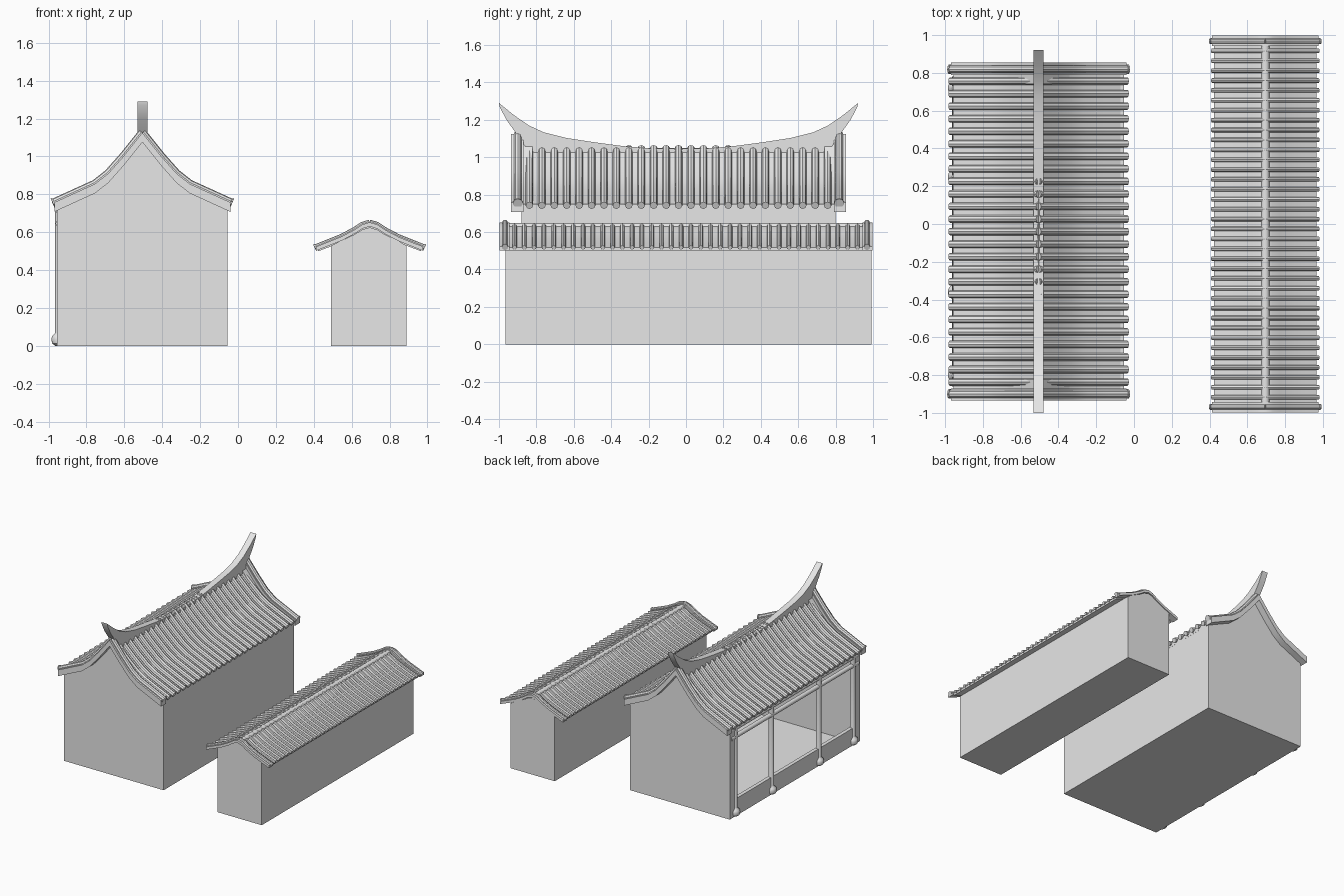
import bpy, bmesh, math
from mathutils import Vector

old = bpy.data.objects.get("Cube")
if old:
    bpy.data.objects.remove(old)

grey = bpy.data.materials.new("plain_grey")
grey.use_nodes = True
grey.diffuse_color = (0.8, 0.8, 0.8, 1)
grey.node_tree.nodes["Principled BSDF"].inputs["Base Color"].default_value = (0.8, 0.8, 0.8, 1)


def finish(name, bm, angle=35):
    bmesh.ops.recalc_face_normals(bm, faces=bm.faces)
    mesh = bpy.data.meshes.new(name)
    bm.to_mesh(mesh)
    bm.free()
    mesh.materials.append(grey)
    obj = bpy.data.objects.new(name, mesh)
    bpy.context.collection.objects.link(obj)
    bpy.ops.object.select_all(action='DESELECT')
    obj.select_set(True)
    bpy.context.view_layer.objects.active = obj
    bpy.ops.object.shade_smooth_by_angle(angle=math.radians(angle))
    return obj


def loft(bm, rings):
    """Skin a row of closed rings and cap both ends."""
    rows = [[bm.verts.new(p) for p in ring] for ring in rings]
    n = len(rows[0])
    for a, b in zip(rows, rows[1:]):
        for i in range(n):
            bm.faces.new((a[i], a[(i + 1) % n], b[(i + 1) % n], b[i]))
    bm.faces.new(rows[0])
    bm.faces.new(rows[-1])


def prism(bm, pts, y0, y1):
    """Extrude an (x, z) outline along y."""
    loft(bm, [[(x, y, z) for x, z in pts] for y in (y0, y1)])


def box(name, x0, x1, y0, y1, z0, z1):
    bm = bmesh.new()
    prism(bm, [(x0, z0), (x1, z0), (x1, z1), (x0, z1)], y0, y1)
    return finish(name, bm)


def tube(bm, path, y, r, sides=10):
    """Round tile roll following an (x, z) path at a given y."""
    rings = []
    for i, (x, z) in enumerate(path):
        a, b = path[max(i - 1, 0)], path[min(i + 1, len(path) - 1)]
        n = Vector((a[1] - b[1], 0, b[0] - a[0])).normalized()
        c = Vector((x, y, z))
        rings.append([c + n * r * math.cos(t) + Vector((0, r * math.sin(t), 0))
                      for t in (math.tau * k / sides for k in range(sides))])
    loft(bm, rings)


def full(half, cx, dz=0.0):
    """Mirror (distance, z) points into a whole roof line."""
    left = [(cx - d, z + dz) for d, z in reversed(half)]
    return left + [(cx + d, z + dz) for d, z in half[1:]]


def band(line, thick):
    return line + [(x, z - thick) for x, z in reversed(line)]


def roof(name, half, verge, cx, cy, length, inset, thick, r, count, verge_r, verge_drop):
    # tiled slab
    end = length - inset
    bm = bmesh.new()
    prism(bm, band(full([(d * 0.96, z) for d, z in half], cx), thick), cy - end, cy + end)
    finish(name + "_roof_slab", bm)
    # rows of tile rolls, one per slope
    bm = bmesh.new()
    for k in range(count):
        y = cy - end + 2 * end * (k + 0.5) / count
        for s in (-1, 1):
            tube(bm, [(cx + s * d, z) for d, z in half], y, r, 8)
    finish(name + "_tile_rolls", bm)
    # verge boards and rolls at both gables
    bm = bmesh.new()
    for s in (-1, 1):
        prism(bm, band(full(verge, cx), verge_drop), cy + s * end, cy + s * length)
        for q in (-1, 1):
            path = [(cx + q * d, z) for d, z in verge]
            tube(bm, path, cy + s * (length - inset * 0.55), verge_r)
            tube(bm, [path[-1], (path[-1][0] + q * 0.008, path[-1][1] - 0.004)],
                 cy + s * (length - inset * 0.55), verge_r * 1.2)
    finish(name + "_verges", bm)


# ---------- main hall ----------
CX, CY = -0.505, -0.04
hall_line = [(0, 1.05), (0.1, 0.955), (0.18, 0.885), (0.25, 0.84), (0.36, 0.79), (0.47, 0.742)]
hall_verge = [(0, 1.125), (0.1, 1.0), (0.18, 0.91), (0.25, 0.855), (0.36, 0.805), (0.465, 0.757)]
roof("hall", hall_line, hall_verge, CX, CY, 0.895, 0.065, 0.025, 0.02, 25, 0.022, 0.05)

# gable end walls
x0, x1, y0, y1 = -0.955, -0.055, -0.88, 0.80
under = [(max(x0, min(x1, x)), z - 0.035) for x, z in full(hall_verge, CX)]
for name, a, b in (("front_gable_wall", y0, y0 + 0.06), ("rear_gable_wall", y1 - 0.06, y1)):
    bm = bmesh.new()
    prism(bm, [(x0, 0)] + under + [(x1, 0)], a, b)
    finish(name, bm)
box("long_wall", x1 - 0.04, x1, y0, y1, 0, 0.75)
box("hall_floor", x0, x1, y0, y1, 0, 0.01)
box("porch_sill", x0, x0 + 0.03, y0, y1, 0, 0.14)

# porch columns on round footings
COLX = -0.945
for i, y in enumerate((0.72, 0.25, -0.36, -0.80)):
    bm = bmesh.new()
    turned = [(0.02, 0), (0.036, 0.012), (0.041, 0.033), (0.036, 0.052), (0.022, 0.064),
              (0.02, 0.07), (0.02, 0.73)]
    loft(bm, [[(COLX + r * math.cos(math.tau * k / 16), y + r * math.sin(math.tau * k / 16), z)
               for k in range(16)] for r, z in turned])
    finish("porch_column_%d" % (i + 1), bm)

# porch beams
for name, z, r in (("porch_beam", 0.645, 0.018), ("eave_purlin", 0.71, 0.016)):
    bm = bmesh.new()
    ring = [(COLX + r * math.cos(math.tau * k / 12), z + r * math.sin(math.tau * k / 12))
            for k in range(12)]
    prism(bm, ring, y0 + 0.02, y1 - 0.02)
    finish(name, bm)

# sweeping ridge with upturned ends
top = [(0, 1.045), (0.15, 1.047), (0.3, 1.06), (0.45, 1.08), (0.6, 1.103), (0.72, 1.133),
       (0.8, 1.17), (0.88, 1.225), (0.96, 1.29)]
low = [(0, 1.0), (0.15, 1.0), (0.3, 1.0), (0.45, 1.0), (0.6, 1.0), (0.8, 1.03),
       (0.87, 1.13), (0.92, 1.2), (0.957, 1.27)]
outline = full(top, CY) + list(reversed(full(low, CY)))
bm = bmesh.new()
loft(bm, [[(x, y, z) for y, z in outline] for x in (CX - 0.026, CX + 0.026)])
finish("hall_ridge", bm, 20)

# ---------- side house ----------
SX = 0.695
side_line = [(0, 0.637), (0.04, 0.625), (0.08, 0.6), (0.15, 0.567), (0.22, 0.54), (0.283, 0.517)]
side_verge = [(0, 0.652), (0.04, 0.64), (0.08, 0.613), (0.15, 0.576), (0.22, 0.548), (0.283, 0.523)]
roof("side_house", side_line, side_verge, SX, 0, 0.998, 0.055, 0.018, 0.012, 36, 0.014, 0.022)

# solid body under the side roof
bm = bmesh.new()
body = [(max(0.49, min(0.89, x)), z - 0.012) for x, z in full(side_line[:5], SX)]
prism(bm, [(0.49, 0)] + body + [(0.89, 0)], -0.965, 0.992)
finish("side_house_body", bm)

# round ridge cap
bm = bmesh.new()
cap = [(SX + 0.022 * math.cos(math.tau * k / 12), 0.628 + 0.02 * math.sin(math.tau * k / 12))
       for k in range(12)]
prism(bm, cap, -0.95, 0.95)
finish("side_house_ridge", bm)
